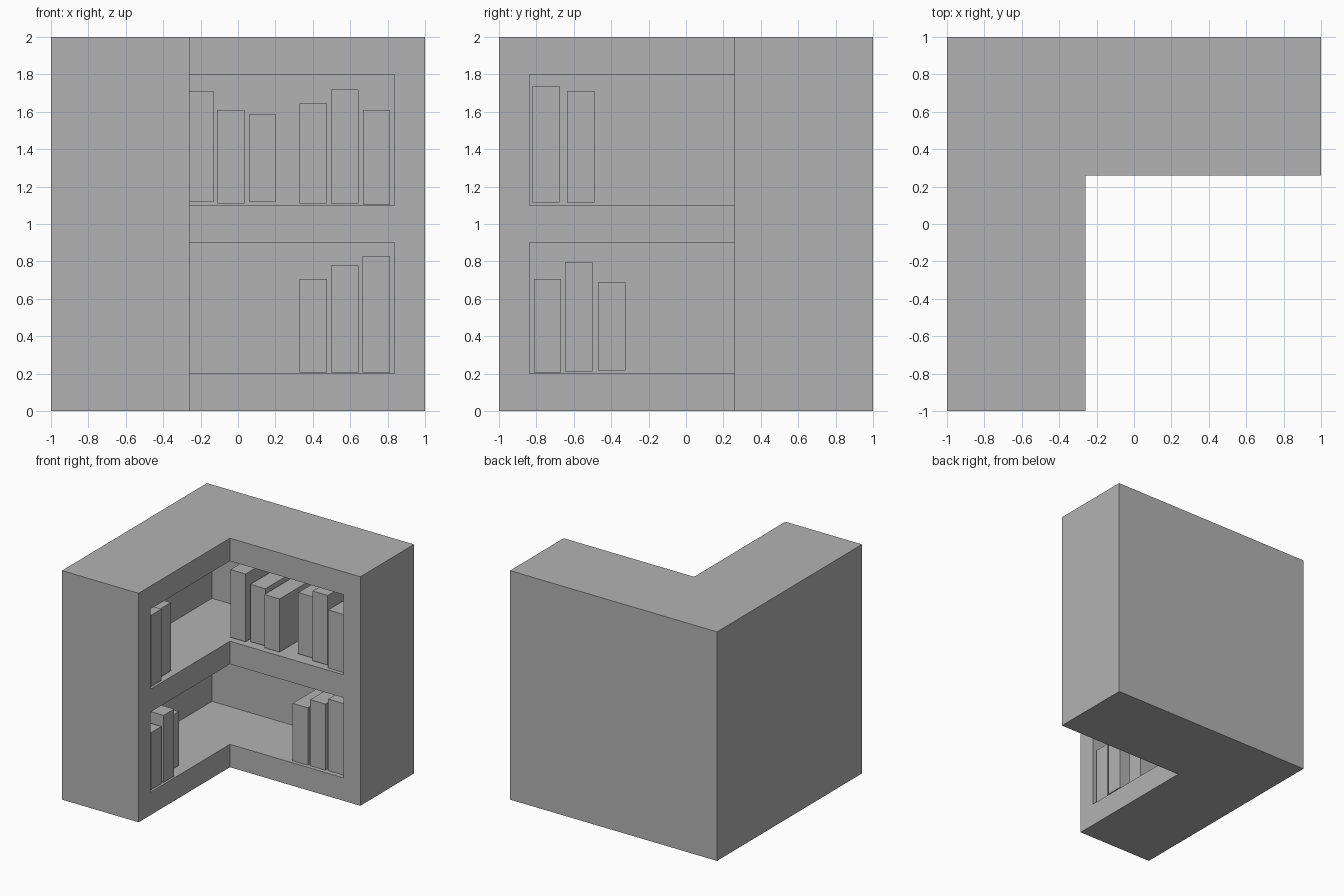
import bpy
import bmesh

if "Cube" in bpy.data.objects:
    bpy.data.objects.remove(bpy.data.objects["Cube"], do_unlink=True)

grey = bpy.data.materials.new("plain grey")
grey.use_nodes = True
grey.diffuse_color = (0.45, 0.45, 0.45, 1)
grey.node_tree.nodes["Principled BSDF"].inputs["Base Color"].default_value = grey.diffuse_color


def prism(name, outline, bottom, top):
    """Extrude a counter-clockwise floor outline between two heights."""
    bm = bmesh.new()
    base = bm.faces.new([bm.verts.new((x, y, bottom)) for x, y in outline])
    up = bmesh.ops.extrude_face_region(bm, geom=[base], use_keep_orig=True)
    for v in up["geom"]:
        if isinstance(v, bmesh.types.BMVert):
            v.co.z = top
    bmesh.ops.recalc_face_normals(bm, faces=bm.faces)
    mesh = bpy.data.meshes.new(name)
    bm.to_mesh(mesh)
    bm.free()
    mesh.materials.append(grey)
    obj = bpy.data.objects.new(name, mesh)
    bpy.context.scene.collection.objects.link(obj)
    return obj


def corner_outline(outer, inner):
    """L shape with its open corner towards +x and -y."""
    return [(-outer, -outer), (-inner, -outer), (-inner, inner),
            (outer, inner), (outer, outer), (-outer, outer)]


def box(name, x0, x1, y0, y1, z0, z1):
    return prism(name, [(x0, y0), (x1, y0), (x1, y1), (x0, y1)], z0, z1)


# Corner bookcase with two L-shaped compartments cut from its inner sides
HALF, INNER, CAVITY = 1.0, 0.26, 0.837
case = prism("corner_bookcase", corner_outline(HALF, INNER), 0, 2)
for bottom, top in ((0.2, 0.9), (1.1, 1.8)):
    cutter = prism("compartment_cutter", corner_outline(CAVITY, 0.2), bottom, top)
    cutter.hide_render = True
    cut = case.modifiers.new("compartment", "BOOLEAN")
    cut.operation, cut.solver, cut.object = "DIFFERENCE", "EXACT", cutter
    bpy.context.view_layer.objects.active = case
    bpy.ops.object.modifier_apply(modifier=cut.name)
    bpy.data.objects.remove(cutter, do_unlink=True)

# Books: start along the shelf, spine position, bottom, top
WIDTH, DEPTH = 0.146, 0.46
back_books = [
    (-0.276, 0.29, 1.118, 1.71), (-0.112, 0.33, 1.11, 1.61), (0.058, 0.282, 1.12, 1.585),
    (0.33, 0.36, 1.11, 1.645), (0.497, 0.32, 1.11, 1.718), (0.668, 0.29, 1.103, 1.61),
    (0.33, 0.283, 0.205, 0.707), (0.497, 0.287, 0.205, 0.782), (0.666, 0.294, 0.205, 0.83),
]
side_books = [
    (-0.822, -0.265, 1.115, 1.738), (-0.636, -0.306, 1.115, 1.712),
    (-0.813, -0.273, 0.207, 0.707), (-0.647, -0.266, 0.212, 0.797), (-0.47, -0.344, 0.217, 0.686),
]
for i, (x, spine, z0, z1) in enumerate(back_books, 1):
    box(f"back_wing_book_{i}", x, x + WIDTH, spine, spine + DEPTH, z0, z1)
for i, (y, spine, z0, z1) in enumerate(side_books, 1):
    box(f"side_wing_book_{i}", spine - DEPTH, spine, y, y + WIDTH, z0, z1)
